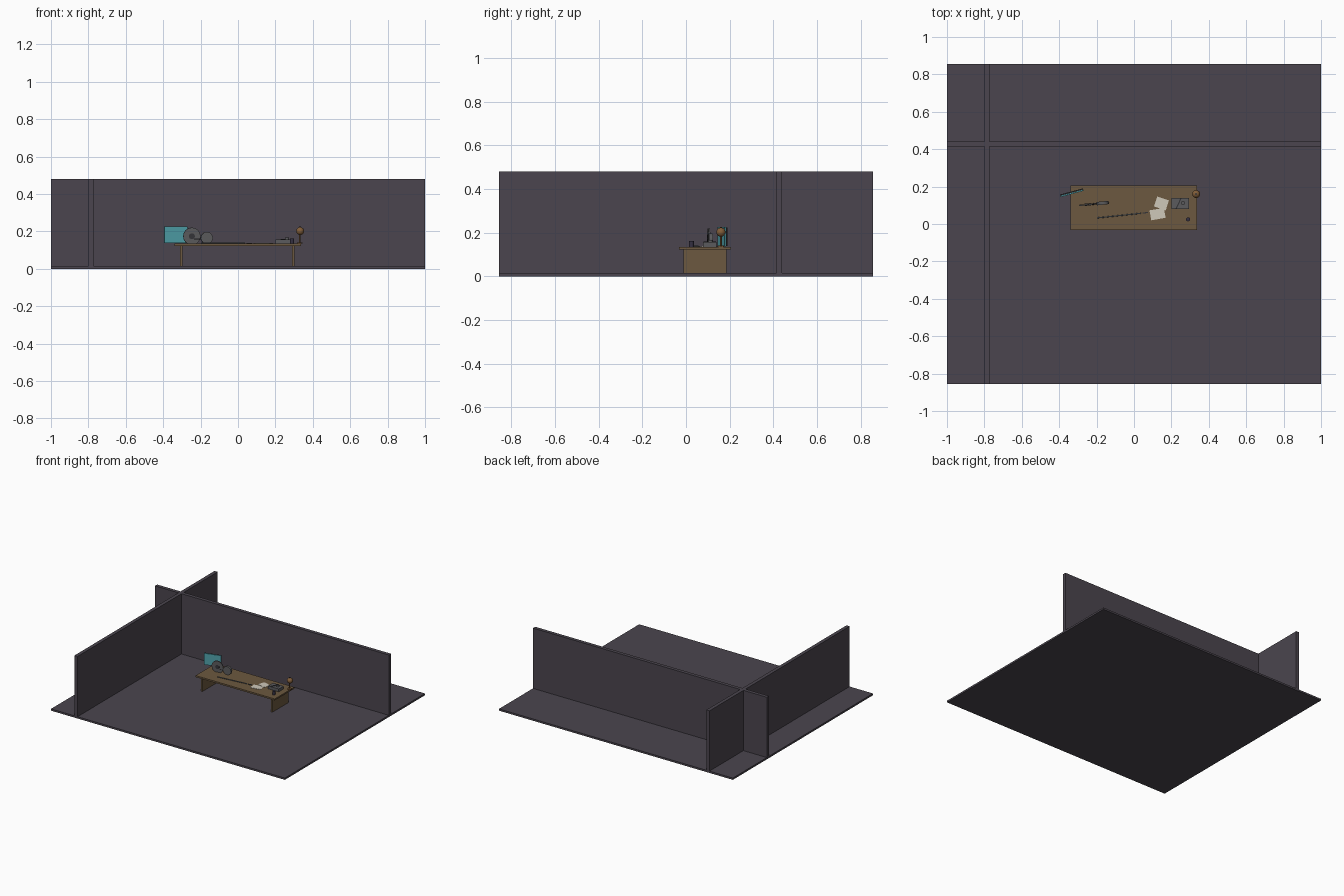
import bpy
from math import radians

cube = bpy.data.objects.get("Cube")
if cube:
    bpy.data.objects.remove(cube, do_unlink=True)


def material(name, r, g, b):
    m = bpy.data.materials.new(name)
    m.use_nodes = True
    m.diffuse_color = (r, g, b, 1)
    m.node_tree.nodes["Principled BSDF"].inputs["Base Color"].default_value = (r, g, b, 1)
    return m


PLASTER = material("dusky plaster", 0.07, 0.06, 0.077)
WOOD = material("brown wood", 0.15, 0.098, 0.05)
TEAL = material("teal", 0.08, 0.36, 0.41)
GREY = material("grey metal", 0.105, 0.105, 0.11)
DARK = material("dark metal", 0.035, 0.035, 0.04)
PAPER = material("paper", 0.62, 0.58, 0.49)
BLUE = material("blue grey steel", 0.1, 0.12, 0.14)
INK = material("dark violet", 0.035, 0.03, 0.055)
BRONZE = material("bronze", 0.22, 0.11, 0.04)


def finish(name, mat, smooth=False):
    o = bpy.context.object
    o.name = name
    o.data.materials.append(mat)
    if smooth:
        bpy.ops.object.shade_smooth_by_angle(angle=radians(35))
    return o


def box(name, mat, center, size, rot=(0, 0, 0)):
    bpy.ops.mesh.primitive_cube_add(size=1, location=center, rotation=[radians(a) for a in rot])
    bpy.context.object.scale = size
    return finish(name, mat)


def span(name, mat, x, y, z):
    # box given by its lower and upper bounds
    return box(name, mat, [(a + b) / 2 for a, b in (x, y, z)], [b - a for a, b in (x, y, z)])


def rod(name, mat, center, radius, depth, rot=(0, 0, 0), sides=24):
    bpy.ops.mesh.primitive_cylinder_add(vertices=sides, radius=radius, depth=depth,
                                        location=center, rotation=[radians(a) for a in rot])
    return finish(name, mat, True)


# Room: floor slab and two crossing partition walls
EDGE, FLOOR, WALL = 0.856, 0.014, 0.48
span("floor", PLASTER, (-1, 1), (-EDGE, EDGE), (0, FLOOR))
span("back_wall", PLASTER, (-1, 1), (0.414, 0.441), (FLOOR, WALL))
span("side_wall_front", PLASTER, (-0.8, -0.773), (-EDGE, 0.414), (FLOOR, WALL))
span("side_wall_back", PLASTER, (-0.8, -0.773), (0.441, EDGE), (FLOOR, WALL))

# Table
TOP = 0.134
span("table_top", WOOD, (-0.34, 0.337), (-0.033, 0.207), (0.122, TOP))
for side, x in (("right", -0.303), ("left", 0.296)):
    span("table_leg_" + side, WOOD, (x - 0.007, x + 0.007), (-0.012, 0.185), (FLOOR, 0.122))

# Standing teal panel with dark backing
box("panel_front", TEAL, (-0.332, 0.164, 0.181), (0.128, 0.007, 0.088), (0, 0, 15))
box("panel_backing", DARK, (-0.334, 0.171, 0.181), (0.128, 0.006, 0.086), (0, 0, 15))

# Upright discs
TURN = (90, 0, 6)
rod("large_disc", GREY, (-0.247, 0.104, 0.174), 0.046, 0.007, TURN, 32)
rod("large_disc_hub", DARK, (-0.247, 0.104, 0.174), 0.016, 0.012, TURN)
rod("small_disc", GREY, (-0.167, 0.112, 0.165), 0.032, 0.018, TURN)
rod("disc_axle", DARK, (-0.205, 0.108, 0.16), 0.004, 0.06, (0, 90, 6), 12)

# Long thin rod lying on the table
rod("long_rod", BLUE, (-0.08, 0.045, TOP + 0.003), 0.003, 0.235, (0, 90, 6), 8)
box("rod_grip", DARK, (0.06, 0.06, TOP + 0.002), (0.03, 0.006, 0.004), (0, 0, 6))

# Loose paper sheets
box("paper_back", PAPER, (0.147, 0.11, TOP + 0.003), (0.066, 0.056, 0.002), (0, 0, -18))
box("paper_front", PAPER, (0.126, 0.053, TOP + 0.002), (0.078, 0.054, 0.002), (0, 0, 10))

# Grey case with a slim bar and knob on its lid
box("case_body", GREY, (0.247, 0.109, TOP + 0.011), (0.092, 0.06, 0.022))
box("case_bar", DARK, (0.238, 0.109, TOP + 0.024), (0.006, 0.062, 0.004), (0, 0, -25))
rod("case_knob", GREY, (0.262, 0.112, TOP + 0.027), 0.011, 0.01)

# Ink pot
rod("ink_pot", INK, (0.289, 0.025, TOP + 0.014), 0.011, 0.028, sides=16)

# Small lamp at the table corner
rod("lamp_base", BRONZE, (0.33, 0.16, TOP + 0.003), 0.015, 0.006)
rod("lamp_stem", BRONZE, (0.33, 0.16, 0.162), 0.004, 0.05, sides=12)
bpy.ops.mesh.primitive_uv_sphere_add(segments=20, ring_count=12, radius=0.021, location=(0.332, 0.16, 0.202))
finish("lamp_globe", BRONZE, True)
rod("lamp_finial", DARK, (0.332, 0.16, 0.222), 0.005, 0.008, sides=12)
